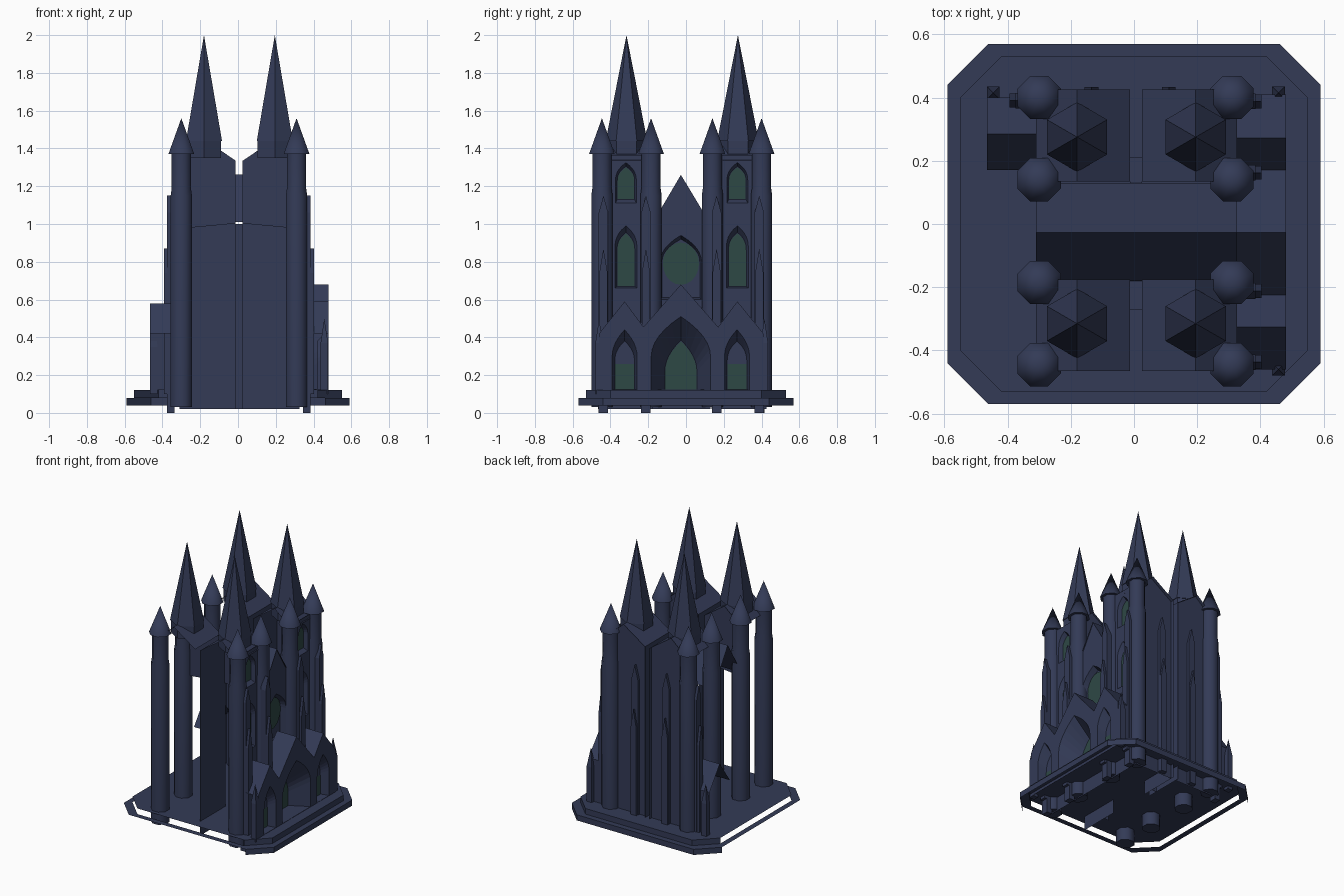
import bpy, bmesh, math
from mathutils import Vector

if "Cube" in bpy.data.objects:
    bpy.data.objects.remove(bpy.data.objects["Cube"])


def material(name, col):
    m = bpy.data.materials.new(name)
    m.diffuse_color = (*col, 1)
    m.use_nodes = True
    m.node_tree.nodes["Principled BSDF"].inputs["Base Color"].default_value = m.diffuse_color
    return m


STONE = material("slate_blue_stone", (0.033, 0.043, 0.094))
GLASS = material("green_glass", (0.027, 0.065, 0.060))


def finish(name, bm, mat=STONE, smooth=False, fix=False):
    if fix:
        bmesh.ops.recalc_face_normals(bm, faces=bm.faces)
    me = bpy.data.meshes.new(name)
    bm.to_mesh(me)
    bm.free()
    me.materials.append(mat)
    ob = bpy.data.objects.new(name, me)
    bpy.context.collection.objects.link(ob)
    if smooth:
        bpy.context.view_layer.objects.active = ob
        ob.select_set(True)
        bpy.ops.object.shade_smooth_by_angle(angle=math.radians(50))
        ob.select_set(False)
    return ob


def faces(name, polys, mat=STONE):
    bm = bmesh.new()
    for p in polys:
        bm.faces.new([bm.verts.new(c) for c in p])
    return finish(name, bm, mat)


def arch(c, w, z0, zs, zt, p=2.0, n=6):
    # pointed arch outline in (across, height); larger p is rounder
    right = [(c + w * (1 - (i / n) ** p), zs + (zt - zs) * i / n) for i in range(n)]
    left = [(2 * c - u, z) for u, z in reversed(right)]
    return [(c + w, z0)] + right + [(c, zt)] + left + [(c - w, z0)]


def wall(name, place, normal, outline, holes=()):
    # flat wall with arched openings, each splayed back to a smaller arch
    bm = bmesh.new()
    edges = []

    def loop(pts, d):
        return [bm.verts.new(place(u, z, d)) for u, z in pts]

    for pts in [outline] + [h[0] for h in holes]:
        vs = loop(pts, 0)
        edges += [bm.edges.new((vs[i - 1], vs[i])) for i in range(len(vs))]
    bmesh.ops.triangle_fill(bm, edges=edges, use_beauty=True, normal=Vector(normal))
    bm.normal_update()
    for f in bm.faces:
        if f.normal.dot(Vector(normal)) < 0:
            f.normal_flip()
    for outer, inner, depth in holes:
        a, b = loop(outer, 0), loop(inner, depth)
        mid = Vector(place(*[sum(p[k] for p in outer) / len(outer) for k in (0, 1)], 0))
        quads = [bm.faces.new((a[i - 1], a[i], b[i], b[i - 1])) for i in range(len(a))]
        back = bm.faces.new(b)
        for f in quads + [back]:
            f.normal_update()
            goal = Vector(normal) if f is back else mid - f.calc_center_median()
            if f.normal.dot(goal) < 0:
                f.normal_flip()
    return finish(name, bm)


def plate(name, place, normal, pts, d):
    bm = bmesh.new()
    f = bm.faces.new([bm.verts.new(place(u, z, d)) for u, z in pts])
    f.normal_update()
    if f.normal.dot(Vector(normal)) < 0:
        f.normal_flip()
    return finish(name, bm, GLASS)


def lathe(name, x, y, profile, n, smooth, turn=0.0):
    bm = bmesh.new()
    rings = [[bm.verts.new((x + r * math.cos(turn + i * math.tau / n),
                            y + r * math.sin(turn + i * math.tau / n), z))
              for i in range(n)] for r, z in profile]
    for a, b in zip(rings, rings[1:]):
        for i in range(n):
            bm.faces.new((a[i - 1], a[i], b[i], b[i - 1]))
    bm.faces.new(rings[0])
    bmesh.ops.remove_doubles(bm, verts=bm.verts, dist=0.0003)
    return finish(name, bm, STONE, smooth, True)


def prism(name, profile, place, d0, d1):
    bm = bmesh.new()
    a = [bm.verts.new(place(u, z, d0)) for u, z in profile]
    b = [bm.verts.new(place(u, z, d1)) for u, z in profile]
    bm.faces.new(a)
    bm.faces.new(b)
    for i in range(len(a)):
        bm.faces.new((a[i - 1], a[i], b[i], b[i - 1]))
    return finish(name, bm, fix=True)


# stepped plinth: open on the two unfinished sides
def octagon(hx, hy, c, z):
    return [(hx, -hy + c, z), (hx, hy - c, z), (hx - c, hy, z), (c - hx, hy, z),
            (-hx, hy - c, z), (-hx, c - hy, z), (c - hx, -hy, z), (hx - c, -hy, z)]


low, mid = octagon(.59, .57, .13, .04), octagon(.59, .57, .13, .08)
inn, top = octagon(.55, .53, .13, .08), octagon(.55, .53, .13, .12)
ring = [(mid[i], mid[(i + 1) % 8], inn[(i + 1) % 8], inn[i]) for i in range(8)]
risers = []
for i in (7, 0, 1, 2, 3):
    j = (i + 1) % 8
    risers += [(low[i], low[j], mid[j], mid[i]), (inn[i], inn[j], top[j], top[i])]
faces("plinth", [top] + ring + risers)

# towers: hexagonal spires on gabled roofs
XS = ((-.31, -.012, -.18), (.025, .325, .195))
YS = ((-.465, -.175, -.315), (.135, .425, .275))
for x0, x1, xc in XS:
    for y0, y1, yc in YS:
        lathe("spire", xc, yc, [(.11, 1.44), (.0001, 2.0)], 6, False, math.pi / 6)
        lathe("spire_base", xc, yc, [(.105, 1.35), (.105, 1.44)], 6, False, math.pi / 6)
        faces("tower_roof", [
            ((x0, y0, 1.335), (xc, y0, 1.45), (xc, y1, 1.45), (x0, y1, 1.335)),
            ((xc, y0, 1.45), (x1, y0, 1.335), (x1, y1, 1.335), (xc, y1, 1.45))])
        # wall facing the narrow slot between neighbouring towers
        if xc > 0 or yc > 0:
            xi = x1 if xc < 0 else x0
            faces("slot_wall", [((xi, y0, .02), (xi, y1, .02), (xi, y1, 1.335), (xi, y0, 1.335))])

# turrets with conical caps
for x in (-.30, .31):
    for y in (-.445, -.185, .14, .40):
        lathe("turret", x, y, [(.061, .03), (.061, 1.15), (.055, 1.19), (.055, 1.37)], 8, True, math.pi / 8)
        lathe("turret_cap", x, y, [(.074, 1.37), (.0001, 1.56)], 8, True, math.pi / 8)


# wall placements: (across, height, depth) to world
def east(x):
    return lambda u, z, d: (x - d, u, z)


def north(y):
    return lambda u, z, d: (u, y - d, z)


# facade towers with belfry windows
E = (1, 0, 0)
for y0, y1, yc in YS:
    c = yc - .003
    y0, y1 = y0 + .02, y1 - .02
    wall("tower_front", east(.32), E, [(y0, .02), (y1, .02), (y1, 1.365), (y0, 1.365)],
         [(arch(c, .058, .66, .87, .99, 2.6), arch(c, .047, .67, .86, .955, 2.6), .03),
          (arch(c, .055, 1.11, 1.23, 1.325, 2.4), arch(c, .046, 1.13, 1.23, 1.305, 2.4), .03)])
    plate("belfry_glass_low", east(.32), E, arch(c, .045, .672, .86, .95, 2.6), .026)
    plate("belfry_glass_high", east(.32), E, arch(c, .044, 1.132, 1.23, 1.30, 2.4), .026)

# nave: gabled front with round window, and roof
C = -.027
wall("nave_front", east(.32), E, [(-.18, .02), (.13, .02), (.13, 1.0), (C, 1.26), (-.18, 1.0)],
     [(arch(C, .108, .6, .8, .94, 2.2), arch(C, .1, .61, .8, .92, 2.2), .04)])
disc = [(C + .096 * math.cos(i * math.tau / 20), .79 + .112 * math.sin(i * math.tau / 20)) for i in range(20)]
plate("round_window", east(.32), E, disc, .034)
faces("nave_roof", [
    ((-.31, -.18, 1.01), (.325, -.18, 1.01), (.325, C, 1.262), (-.31, C, 1.262)),
    ((-.31, C, 1.262), (.325, C, 1.262), (.325, .13, 1.01), (-.31, .13, 1.01))])

# finished long side with raised pointed strips
for x0, x1, xc in XS:
    faces("side_wall", [((x1, .402, .02), (x0, .402, .02), (x0, .402, 1.335),
                         (xc, .402, 1.45), (x1, .402, 1.335))])
    # upper tower wall that rises above the nave roof
    zl, zr = (.975, 1.003) if xc < 0 else (1.003, .975)
    faces("tower_nave_wall", [((x1, -.19, zr), (x0, -.19, zl), (x0, -.19, 1.335),
                               (xc, -.19, 1.45), (x1, -.19, 1.335))])
    c = .11 if xc > 0 else -.135
    prism("side_strip", [(c - .025, .03), (c + .025, .03), (c + .025, 1.08), (c, 1.18), (c - .025, 1.08)],
          north(.402), 0, -.018)
    prism("side_strip_foot", [(c - .022, .03), (c + .022, .03), (c + .022, .74), (c, .87), (c - .022, .74)],
          north(.402), 0, -.032)
for y, e in ((-.27, -.18), (.21, .13)):
    faces("slot_infill", [((-.012, y, .02), (.025, y, .02), (.025, y, 1.0), (-.012, y, 1.0)),
                          ((-.012, y, 1.0), (.025, y, 1.0), (.025, e, 1.0), (-.012, e, 1.0))])

# triple portal porch
crest = [(.41, .42), (.272, .59), (.17, .455), (C, .68), (-.225, .455), (-.325, .59), (-.46, .42)]
side = []
for c in (-.325, .27):
    side.append((arch(c, .066, .122, .3, .44), arch(c, .052, .123, .27, .38, 2.4), .06))
wall("porch_front", east(.48), E, [(-.46, .1), (.41, .1)] + crest,
     side + [(arch(C, .157, .122, .3, .51), arch(C, .085, .123, .22, .385), .13)])
plate("main_door", east(.48), E, arch(C, .083, .123, .22, .38), .126)
for c in (-.325, .27):
    plate("side_door", east(.48), E, [(c - .05, .123), (c + .05, .123), (c + .05, .26), (c - .05, .26)], .056)
# roof follows the crest; the unfinished side has no end wall
roof = [(.41, .12)] + crest
faces("porch_roof", [((.325, *a), (.48, *a), (.48, *b), (.325, *b)) for a, b in zip(roof, roof[1:])])

# rear side porch: roof and finished end
rp = [(.17, .42), (.285, .58), (.4, .42), (.4, .12)]
faces("rear_porch", [((-.465, *a), (-.30, *a), (-.30, *b), (-.465, *b)) for a, b in zip(rp, rp[1:])])

# corner pinnacles
for x, y, t in ((.457, .415, .50), (-.445, .415, .48), (.457, -.46, .50)):
    lathe("pinnacle", x, y, [(.028, .1), (.028, t - .13), (.0001, t)], 4, False, math.pi / 4)

# stepped buttresses on the turrets
for x, ys in ((.345, (-.437, -.212, .162, .388)), (-.335, (.39,))):
    s = 1 if x > 0 else -1
    for y in ys:
        prism("buttress", [(y - .025, 0), (y + .025, 0), (y + .025, 1.06), (y, 1.15), (y - .025, 1.06)],
              east(x), 0, -s * .04)
        prism("buttress_foot", [(y - .022, .1), (y + .022, .1), (y + .022, .74), (y, .87), (y - .022, .74)],
              east(x), 0, -s * .058)
